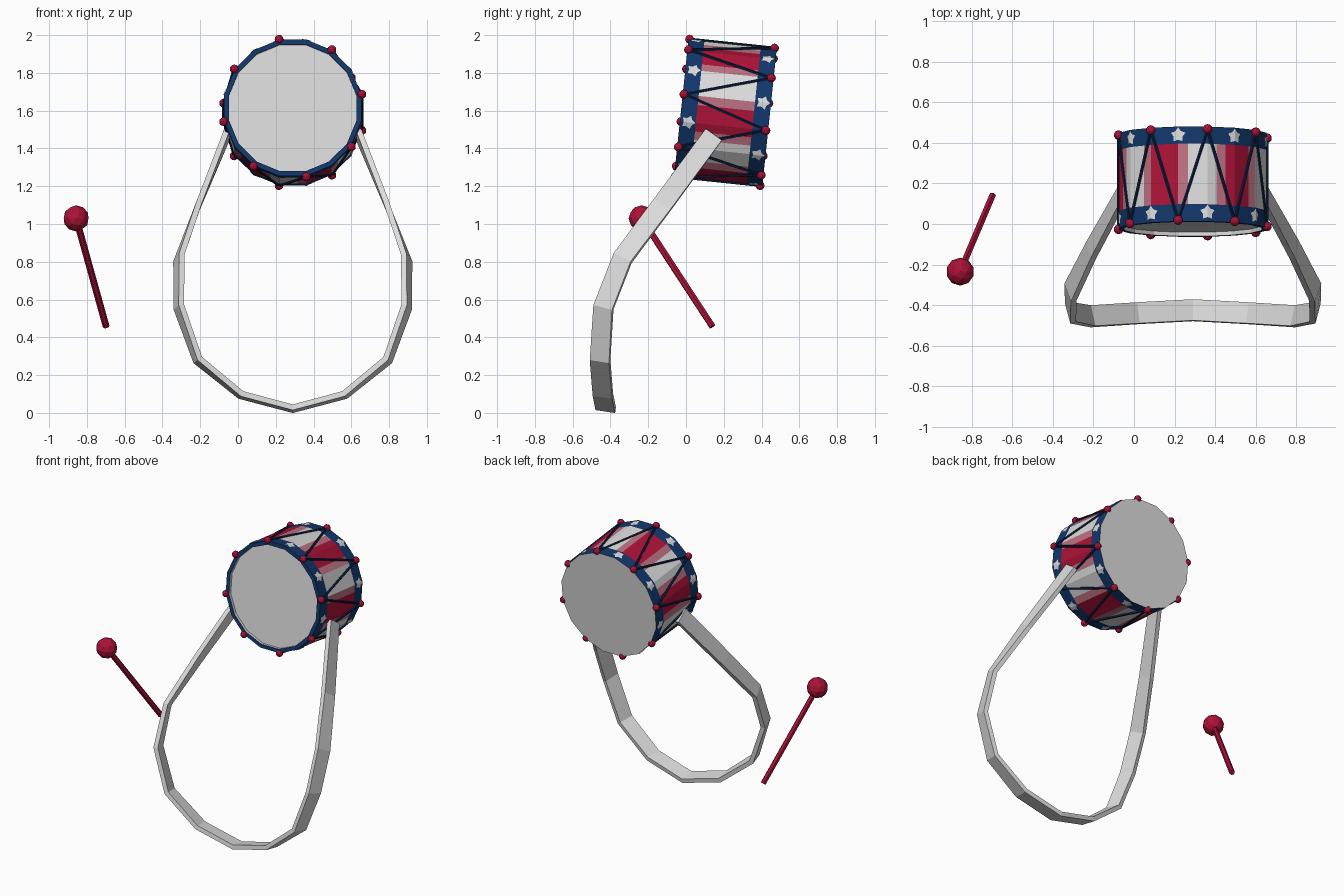
import bpy, bmesh, math
from mathutils import Vector

if "Cube" in bpy.data.objects:
    bpy.data.objects.remove(bpy.data.objects["Cube"])


def material(name, rgb):
    m = bpy.data.materials.new(name)
    m.use_nodes = True
    m.diffuse_color = (*rgb, 1)
    bsdf = m.node_tree.nodes["Principled BSDF"]
    bsdf.inputs["Base Color"].default_value = (*rgb, 1)
    bsdf.inputs["Roughness"].default_value = 0.8
    return m


WHITE = material("white", (0.72, 0.72, 0.72))
RED = material("crimson", (0.42, 0.006, 0.04))
PINK = material("pink", (0.52, 0.17, 0.23))
BLUE = material("blue", (0.006, 0.038, 0.15))
NAVY = material("dark navy", (0.004, 0.014, 0.05))


def finish(name, bm, mats, recalc=True):
    if recalc:
        bmesh.ops.recalc_face_normals(bm, faces=bm.faces)
    mesh = bpy.data.meshes.new(name)
    bm.to_mesh(mesh)
    bm.free()
    for m in mats:
        mesh.materials.append(m)
    ob = bpy.data.objects.new(name, mesh)
    bpy.context.collection.objects.link(ob)
    return ob


def add_ball(bm, centre, radius, detail):
    made = bmesh.ops.create_icosphere(bm, subdivisions=detail, radius=radius)
    bmesh.ops.translate(bm, verts=made["verts"], vec=centre)


def add_rod(bm, a, b, radius, sides):
    made = bmesh.ops.create_cone(bm, cap_ends=True, segments=sides, radius1=radius,
                                 radius2=radius, depth=(b - a).length)
    turn = (b - a).to_track_quat("Z", "Y").to_matrix()
    bmesh.ops.rotate(bm, verts=made["verts"], matrix=turn)
    bmesh.ops.translate(bm, verts=made["verts"], vec=(a + b) / 2)


# Drum frame: tilted axis, sixteen-sided section
CX, R, LENGTH, BAND = 0.29, 0.37, 0.47, 0.085
FRONT = Vector((CX, -0.025, 1.615))
TILT = math.radians(6)
AXIS = Vector((0, math.cos(TILT), -math.sin(TILT)))
UP = Vector((0, math.sin(TILT), math.cos(TILT)))
STEP, HALF = 22.5, 11.25


def on_drum(along, radius, deg):
    """Point on the sixteen-sided section at an angle in degrees."""
    off = (deg + HALF) % STEP - HALF
    r = radius * math.cos(math.radians(HALF)) / math.cos(math.radians(off))
    t = math.radians(deg)
    return FRONT + AXIS * along + Vector((1, 0, 0)) * r * math.cos(t) + UP * r * math.sin(t)


# Drum shell with rim, bands, painted stripes and two heads
COLS = 96
profile = [(0.02, R - 0.026), (0, R - 0.026), (0, R), (BAND, R), (LENGTH - BAND, R), (LENGTH, R)]
bm = bmesh.new()
angles = [HALF + i * 360 / COLS for i in range(COLS)]
rings = [[bm.verts.new(on_drum(a, r, d)) for d in angles] for a, r in profile]


def stripe(deg):
    a = abs((deg - 52.5 + 30) % 60 - 30)
    return 1 if a < 11.25 else 2 if a < 18.75 else 0


for k in range(len(profile) - 1):
    for i in range(COLS):
        j = (i + 1) % COLS
        f = bm.faces.new((rings[k][i], rings[k][j], rings[k + 1][j], rings[k + 1][i]))
        mid = angles[i] + 180 / COLS
        f.material_index = {0: 0, 3: stripe(mid)}.get(k, 3)
bm.faces.new(rings[0])
bm.faces.new(rings[-1])
finish("drum_shell", bm, [WHITE, RED, PINK, BLUE])

# Stars folded over the free corners of each band
bm = bmesh.new()
for along, first in ((0.045, 3 * HALF), (LENGTH - 0.042, HALF)):
    for n in range(8):
        corner = first + n * 45
        mid = bm.verts.new(on_drum(along, R + 0.004, corner))
        pts = []
        for k in range(10):
            size, t = (0.038 if k % 2 == 0 else 0.024), math.radians(36 * k)
            side = math.degrees(size * math.sin(t) / R)
            pts.append(bm.verts.new(on_drum(along + size * math.cos(t), R + 0.004, corner + side)))
        for k in range(10):
            f = bm.faces.new((mid, pts[k], pts[(k + 1) % 10]))
            f.normal_update()
            hub = FRONT + AXIS * along
            if f.normal.dot(mid.co - hub) < 0:
                f.normal_flip()
finish("band_stars", bm, [WHITE], recalc=False)

# Lugs around both rims and the zigzag cords between them
lugs, cords = bmesh.new(), bmesh.new()


def lug_point(n):
    return on_drum(0.006 if n % 2 == 0 else LENGTH - 0.012, R + 0.003, HALF + n * STEP)


for n in range(16):
    add_ball(lugs, lug_point(n), 0.024, 2)
    add_rod(cords, lug_point(n), lug_point(n + 1), 0.008, 5)
finish("rim_lugs", lugs, [RED])
finish("lacing_cords", cords, [NAVY])

# Carrying strap: right-angled band swept down one side and mirrored up the other
half = [(0.35, 0.145, 1.47), (0.50, -0.127, 1.10), (0.603, -0.335, 0.82),
        (0.603, -0.437, 0.56), (0.503, -0.455, 0.28), (0.275, -0.44, 0.095), (0, -0.425, 0.022)]
flare = [0.05, 0.2, 0.25, 0.28, 0.22, 0.08, 0]
path = [(Vector((CX + x, y, z)), f) for (x, y, z), f in zip(half, flare)]
path += [(Vector((CX - x, y, z)), -f) for (x, y, z), f in list(zip(half, flare))[-2::-1]]
WIDTH, THICK = 0.105, 0.03
bm = bmesh.new()
sections = []
for i, (p, f) in enumerate(path):
    before, after = path[max(i - 1, 0)][0], path[min(i + 1, len(path) - 1)][0]
    tangent = (after - before).normalized()
    lean = Vector((0, 0.8, -0.6)) if abs(p.x - CX) > 0.3 and p.z > 0.9 else Vector((0, 1, -0.15))
    wide = lean + Vector((f, 0, 0))
    wide = (wide - tangent * wide.dot(tangent)).normalized()
    thin = tangent.cross(wide)
    sections.append([bm.verts.new(p + wide * a * WIDTH / 2 + thin * b * THICK / 2)
                     for a, b in ((-1, -1), (1, -1), (1, 1), (-1, 1))])
for s, t in zip(sections, sections[1:]):
    for k in range(4):
        bm.faces.new((s[k], s[(k + 1) % 4], t[(k + 1) % 4], t[k]))
bm.faces.new(sections[0])
bm.faces.new(sections[-1])
finish("carrying_strap", bm, [WHITE])

# Beater stick with a round head
head, tip = Vector((-0.857, -0.235, 1.03)), Vector((-0.698, 0.14, 0.457))
bm = bmesh.new()
add_ball(bm, head, 0.069, 2)
finish("beater_head", bm, [RED])
bm = bmesh.new()
add_rod(bm, head, tip, 0.018, 6)
finish("beater_handle", bm, [RED])
